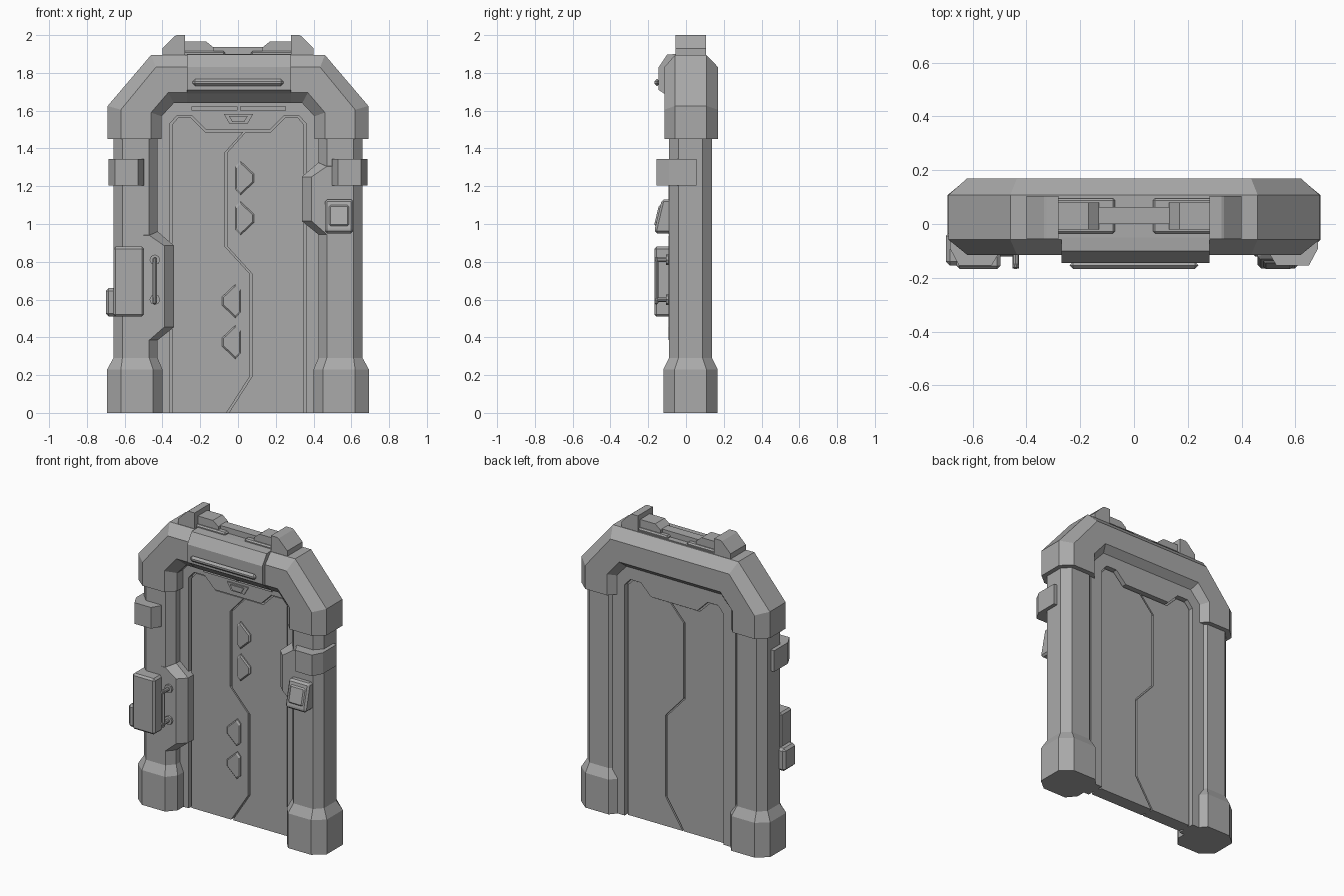
import bpy, bmesh

cube = bpy.data.objects.get("Cube")
if cube:
    bpy.data.objects.remove(cube, do_unlink=True)

grey = bpy.data.materials.new("matte grey")
grey.use_nodes = True
grey.diffuse_color = (0.4, 0.4, 0.4, 1)
grey.node_tree.nodes["Principled BSDF"].inputs["Base Color"].default_value = (0.4, 0.4, 0.4, 1)


def finish(name, bm, bevel=0):
    bmesh.ops.recalc_face_normals(bm, faces=bm.faces)
    mesh = bpy.data.meshes.new(name)
    bm.to_mesh(mesh)
    bm.free()
    mesh.materials.append(grey)
    ob = bpy.data.objects.new(name, mesh)
    bpy.context.collection.objects.link(ob)
    if bevel:
        mod = ob.modifiers.new("bevel", "BEVEL")
        mod.width, mod.segments, mod.limit_method = bevel, 1, "ANGLE"
    return ob


def loft(name, rings, bevel=0):
    """Join rings of 3D points, closing both ends."""
    bm = bmesh.new()
    loops = [[bm.verts.new(p) for p in ring] for ring in rings]
    n = len(loops[0])
    for a, b in zip(loops, loops[1:]):
        for i in range(n):
            j = (i + 1) % n
            bm.faces.new((a[i], a[j], b[j], b[i]))
    bm.faces.new(loops[0])
    bm.faces.new(loops[-1])
    return finish(name, bm, bevel)


def prism(name, pts, lo, hi, axis="y", bevel=0):
    """Extrude a flat outline along one axis."""
    place = {"x": lambda p, t: (t, *p),
             "y": lambda p, t: (p[0], t, p[1]),
             "z": lambda p, t: (*p, t)}[axis]
    return loft(name, [[place(p, t) for p in pts] for t in (lo, hi)], bevel)


def box(name, x, y, z, bevel=0):
    return prism(name, [(x[0], z[0]), (x[1], z[0]), (x[1], z[1]), (x[0], z[1])], *y, "y", bevel)


def flip(pts):
    return [(-x, z) for x, z in reversed(pts)]


def octagon(s, x, face, y, c, z):
    pts = [(face[0], y[0]), (face[1], y[0]), (x[1], y[0] + c), (x[1], y[1] - c),
           (face[1], y[1]), (face[0], y[1]), (x[0], y[1] - c), (x[0], y[0] + c)]
    return [(s * px, py, z) for px, py in pts]


# Arch: eight-sided section swept over the top
outer = [(-.69, 1.45), (-.69, 1.625), (-.46, 1.895)]
outer_face = [(-.62, 1.45), (-.62, 1.605), (-.435, 1.83)]
inner_face = [(-.46, 1.45), (-.46, 1.59), (-.37, 1.695)]
inner = [(-.405, 1.45), (-.405, 1.57), (-.34, 1.64)]
section = [(outer_face, -.115), (outer, -.058), (outer, .108), (outer_face, .17),
           (inner_face, .17), (inner, .108), (inner, -.058), (inner_face, -.115)]
tracks = [[(x, y, z) for x, z in path + flip(path)] for path, y in section]
loft("arch", list(zip(*tracks)))

# Raised brow panel with its bar
prism("brow_panel", [(-.05, 1.9), (-.10, 1.897), (-.145, 1.83), (-.145, 1.71), (-.115, 1.69),
                     (-.06, 1.64), (.1, 1.64), (.1, 1.9)], -.27, .28, "x")
box("brow_bar", (-.24, .24), (-.167, -.14), (1.73, 1.768), .014)

# Columns, feet, clamps and inner bulges
for s, side in ((-1, "right"), (1, "left")):
    column = dict(x=(.425, .66), face=(.47, .612), y=(-.09, .138), c=.05)
    foot = dict(x=(.4, .693), face=(.45, .62), y=(-.12, .168), c=.06)
    loft(side + "_column", [octagon(s, z=z, **column) for z in (.2, 1.5)])
    loft(side + "_foot", [octagon(s, z=0, **foot), octagon(s, z=.23, **foot),
                          octagon(s, z=.29, **column)])
    prism(side + "_clamp", [(s * x, y) for x, y in
          ((.685, .055), (.685, -.09), (.65, -.155), (.53, -.155), (.497, -.1), (.497, -.05),
           (.6, -.05), (.6, .055))], 1.205, 1.345, "z")
    z0, z1 = ((.385, .96) if s < 0 else (.945, 1.325))
    face = [(.5, z0), (.47, z0), (.39, z0 + .07), (.39, z1 - .075), (.47, z1 - .02), (.5, z1 - .02)]
    edge = [(.5, z0), (.425, z0), (.338, z0 + .07), (.338, z1 - .075), (.425, z1), (.5, z1)]
    loft(side + "_bulge", [[(s * x, y, z) for x, z in pts]
                           for pts, y in ((face, -.092), (edge, -.04), (edge, .03))])

    # Roof brackets and their stepped blocks
    prism(side + "_roof_bracket", [(s * x, z) for x, z in
          ((.4, 1.88), (.4, 1.93), (.335, 1.995), (.325, 2), (.28, 2), (.28, 1.88))], -.055, .105)
    prism(side + "_roof_block", [(s * x, z) for x, z in
          ((.29, 1.88), (.29, 1.967), (.17, 1.967), (.13, 1.935), (.13, 1.88))], -.02, .08)
    box(side + "_roof_base", sorted((s * .29, s * .07)), (-.035, .095), (1.88, 1.915), .008)
box("roof_bar", (-.16, .165), (0, .063), (1.88, 1.937))

# Surround panel with a shaped doorway
half = [(-.362, 0), (-.362, 1.53), (-.322, 1.575), (-.245, 1.575), (-.17, 1.5)]
doorway = half + flip(half)
surround = [(-.45, 0), (-.45, 1.6), (-.36, 1.69), (.36, 1.69), (.45, 1.6), (.45, 0)]
prism("surround", surround + doorway[::-1], 0, .125)
box("door_core", (-.4, .4), (.04, .09), (0, 1.6))

# Door leaves meeting in a zigzag seam
seam = [(-.055, 0), (.07, .195), (.07, .735), (-.062, .88), (-.062, 1.38), (.035, 1.488)]
leaf = [(-.35, 0), (-.35, 1.525), (-.317, 1.563), (-.25, 1.563), (-.175, 1.488)]
prism("right_door_leaf", leaf + [(x - .006, z) for x, z in seam[::-1]], .015, .105)
prism("left_door_leaf", [(x + .006, z) for x, z in seam] + flip(leaf), .015, .105)

# Arrow plates on the door
arrow = [(-.013, -.063), (.013, -.09), (.085, -.022), (.085, .022), (.013, .09), (-.013, .063)]
for i, (z, s) in enumerate(((1.243, 1), (1.03, 1), (.592, -1), (.375, -1))):
    rings = [[(s * (.03 + (x - .03) * k), y, z + dz * k) for x, dz in arrow]
             for k, y in ((1, .02), (1, .007), (.86, 0))]
    loft("door_arrow_%d" % i, rings)

# Lintel badge and slots
for k, y in ((1, -.008), (.65, -.016)):
    prism("lintel_badge", [(x * k, 1.556 + z * k) for x, z in
          ((-.075, .026), (.08, .026), (.05, -.026), (-.045, -.026))], y, .01)
for x in ((-.245, -.002), (.01, .255)):
    box("lintel_slot", x, (-.012, .01), (1.602, 1.622))

# Lock box with lower side step
box("lock_box", (-.66, -.497), (-.168, -.05), (.51, .88), .012)
box("lock_box_step", (-.7, -.6), (-.155, -.03), (.51, .66), .015)

# Pull handle
box("pull_handle", (-.452, -.428), (-.168, -.145), (.575, .825), .008)
for z in (.6, .81):
    bm = bmesh.new()
    bmesh.ops.create_cone(bm, cap_ends=True, segments=8, radius1=.028, radius2=.028, depth=.02)
    bmesh.ops.create_cone(bm, cap_ends=True, segments=8, radius1=.012, radius2=.012, depth=.14)
    for v in bm.verts:
        v.co = (v.co.x - .44, v.co.z - .095, v.co.y + z)
    finish("handle_post", bm)

# Sloped keypad with raised screen
prism("keypad", [(-.05, .95), (-.165, .95), (-.165, .975), (-.128, 1.13), (-.05, 1.13)],
      .46, .61, "x", .012)
prism("keypad_screen", [(-.12, .99), (-.17, .99), (-.143, 1.1), (-.1, 1.1)],
      .482, .588, "x", .008)
